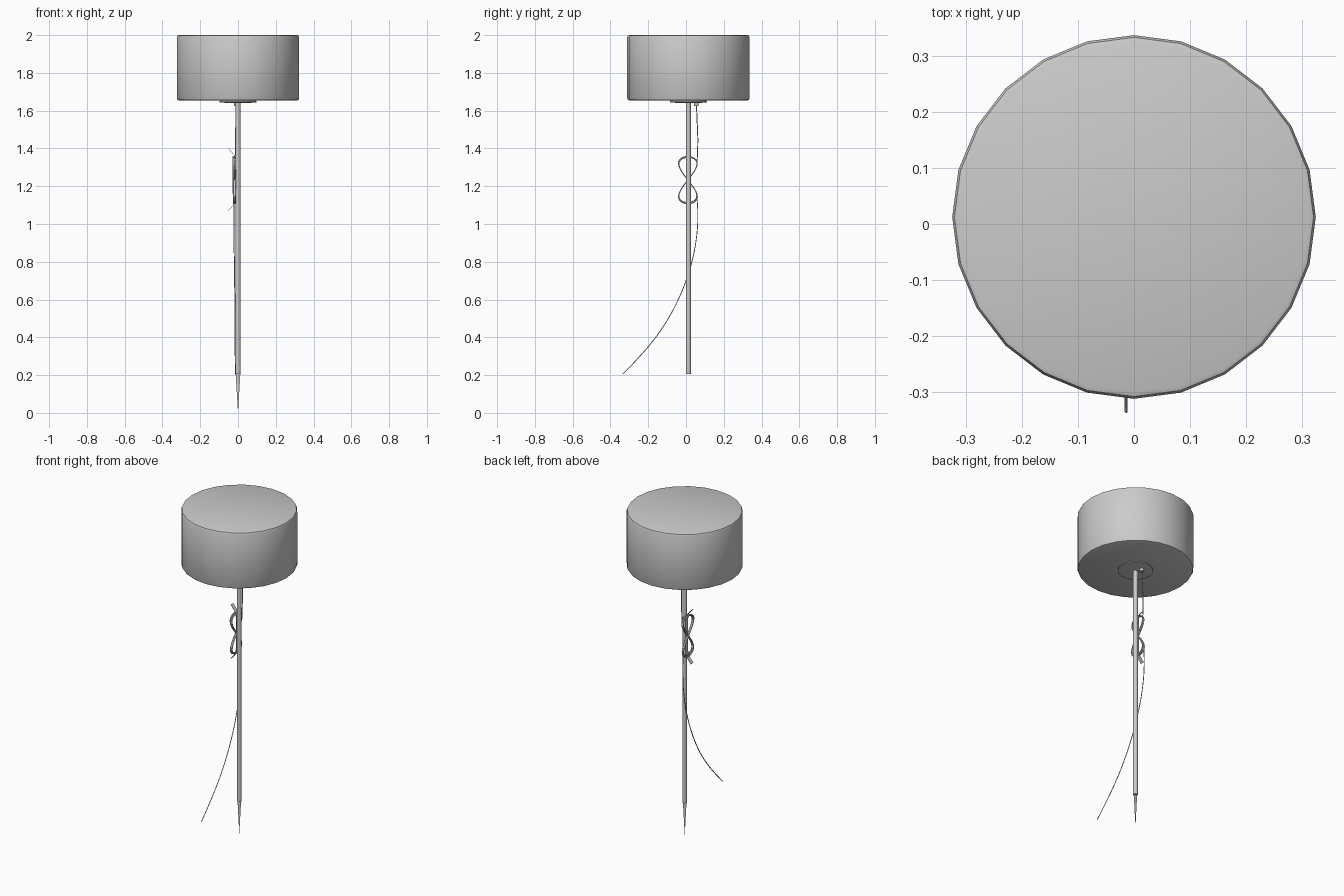
import bpy, bmesh, math

if "Cube" in bpy.data.objects:
    bpy.data.objects.remove(bpy.data.objects["Cube"])

CY = 0.0125  # common axis of lamp in y


def smooth(ob):
    bpy.context.view_layer.objects.active = ob
    bpy.ops.object.select_all(action='DESELECT')
    ob.select_set(True)
    bpy.ops.object.shade_smooth_by_angle(angle=math.radians(40))


def mesh(name, verts, faces):
    me = bpy.data.meshes.new(name)
    me.from_pydata(verts, [], faces)
    ob = bpy.data.objects.new(name, me)
    bpy.context.collection.objects.link(ob)
    return ob


def lathe(name, profile, sides):
    """Closed solid of revolution about the lamp axis from (radius, z) points."""
    bm = bmesh.new()
    rings = [[bm.verts.new((r * math.sin(2 * math.pi * i / sides),
                            CY + r * math.cos(2 * math.pi * i / sides), z))
              for i in range(sides)] for r, z in profile]
    for a, b in zip(rings, rings[1:]):
        for i in range(sides):
            j = (i + 1) % sides
            bm.faces.new((a[i], a[j], b[j], b[i]))
    bm.faces.new(rings[0])
    bm.faces.new(rings[-1])
    bmesh.ops.recalc_face_normals(bm, faces=bm.faces)
    ob = mesh(name, [], [])
    bm.to_mesh(ob.data)
    bm.free()
    smooth(ob)
    return ob


def cord(name, pts, radius, cyclic=False, kind='NURBS'):
    cu = bpy.data.curves.new(name, 'CURVE')
    cu.dimensions = '3D'
    cu.bevel_depth = radius
    cu.bevel_resolution = 1
    cu.use_fill_caps = True
    cu.resolution_u = 6
    sp = cu.splines.new(kind)
    sp.points.add(len(pts) - 1)
    for p, co in zip(sp.points, pts):
        p.co = (*co, 1)
    sp.use_cyclic_u = cyclic
    if kind == 'NURBS':
        sp.order_u = 3
        sp.use_endpoint_u = not cyclic
    ob = bpy.data.objects.new(name, cu)
    bpy.context.collection.objects.link(ob)
    return ob


# Drum shade with softened rims
lathe("drum_shade", [(0.312, 1.654), (0.320, 1.657), (0.324, 1.665),
                     (0.324, 1.988), (0.320, 1.997), (0.312, 2.0)], 24)

# Mounting plate under the shade
lathe("mounting_plate", [(0.06, 1.641), (0.098, 1.644), (0.098, 1.649), (0.09, 1.655)], 24)

# Pole
lathe("pole", [(0.0135, 0.205), (0.0135, 1.65)], 12)

# Flat ground spike
mesh("ground_spike", [(-0.0125, CY, 0.21), (0.0125, CY, 0.21), (0, CY, 0)], [(0, 2, 1)])

# Cord outlet
bpy.ops.mesh.primitive_cylinder_add(vertices=12, radius=0.012, depth=0.02,
                                    location=(-0.01, 0.055, 1.635))
bpy.context.object.name = "cord_outlet"
smooth(bpy.context.object)

# Cleat: bent strip on the side of the pole
prof = [(-0.05, 1.40), (-0.017, 1.36), (-0.014, 1.33),
        (-0.014, 1.14), (-0.017, 1.11), (-0.05, 1.07)]
verts = [(x, CY + s * 0.012, z) for x, z in prof for s in (-1, 1)]
cleat = mesh("cord_cleat", verts,
             [(2 * i, 2 * i + 1, 2 * i + 3, 2 * i + 2) for i in range(len(prof) - 1)])
sol = cleat.modifiers.new("thickness", 'SOLIDIFY')
sol.thickness = 0.002
sol.offset = 0

# Cord wound in figure eights round the cleat
turns, steps = 4, 48
wound = []
for i in range(turns * steps + 1):
    t = 2 * math.pi * i / steps
    k = i / (turns * steps)
    grow = 0.97 + 0.03 * math.cos(t / 2 + 1)
    wound.append((-0.012 - 0.014 * k,
                  0.01 + 0.050 * grow * math.sin(2 * t),
                  1.233 + 0.126 * grow * math.cos(t)))
cord("wound_cord", wound, 0.003, kind='POLY')

# Hanging cord above and below the cleat
cord("upper_cord", [(-0.01, 0.055, 1.635), (-0.012, 0.060, 1.52),
                    (-0.014, 0.064, 1.42), (-0.014, 0.058, 1.32)], 0.0025)
cord("lower_cord", [(-0.022, 0.057, 1.15), (-0.022, 0.066, 1.06), (-0.021, 0.055, 0.90),
                    (-0.018, 0.015, 0.73), (-0.016, -0.07, 0.53),
                    (-0.015, -0.20, 0.34), (-0.014, -0.335, 0.205)], 0.0025)
